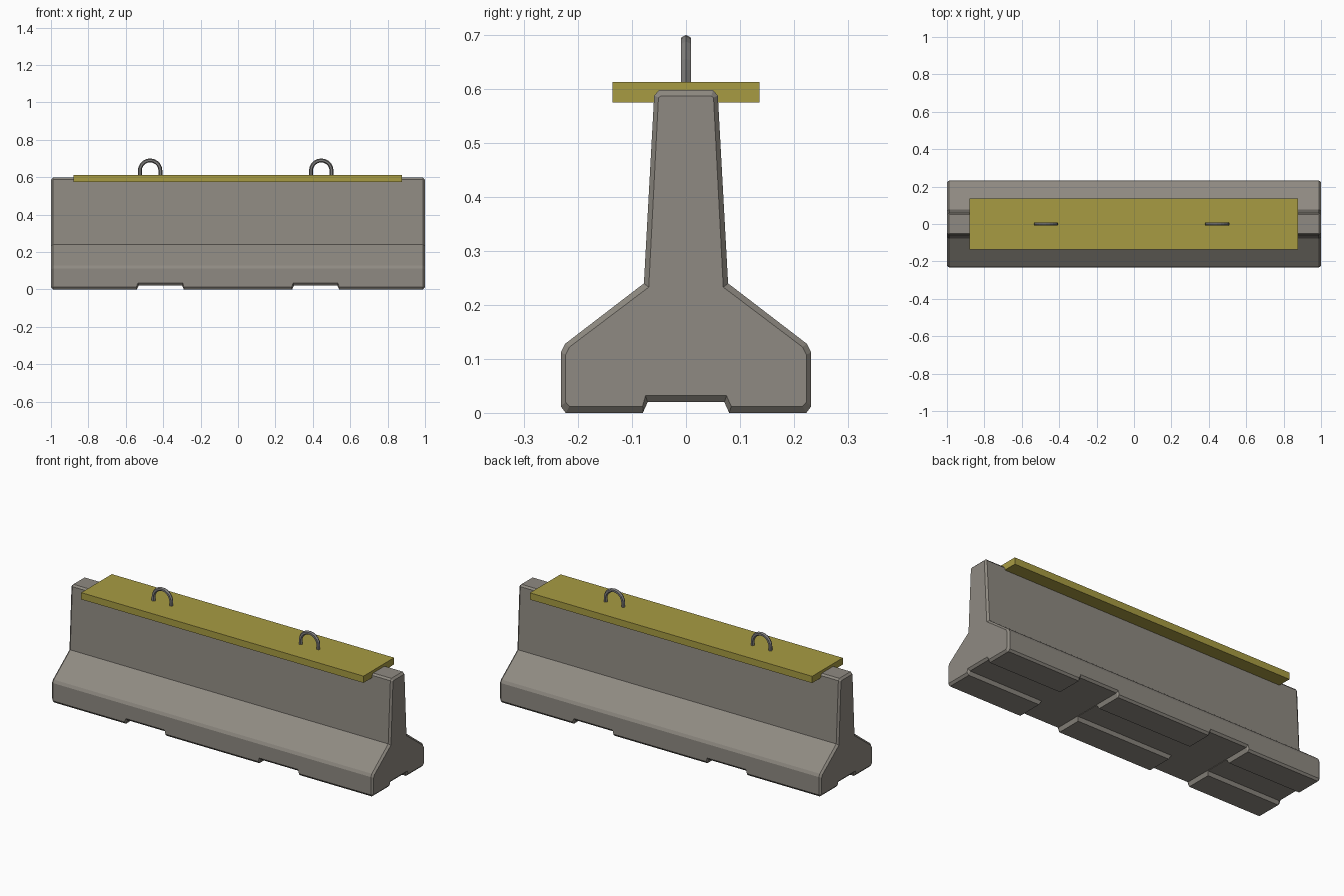
import bpy, bmesh, math
from mathutils import Vector

cube = bpy.data.objects.get("Cube")
if cube:
    bpy.data.objects.remove(cube, do_unlink=True)


def material(name, colour):
    m = bpy.data.materials.new(name)
    m.use_nodes = True
    m.diffuse_color = (*colour, 1)
    bsdf = next(n for n in m.node_tree.nodes if n.type == 'BSDF_PRINCIPLED')
    bsdf.inputs["Base Color"].default_value = (*colour, 1)
    return m


concrete = material("concrete grey", (0.275, 0.255, 0.223))
yellow = material("plate yellow", (0.39, 0.33, 0.055))
steel = material("steel grey", (0.215, 0.21, 0.205))


def loft(name, rings, mat):
    """Skin a list of equal-length rings and cap both ends."""
    bm = bmesh.new()
    loops = [[bm.verts.new(p) for p in ring] for ring in rings]
    for a, b in zip(loops, loops[1:]):
        for i in range(len(a)):
            j = (i + 1) % len(a)
            bm.faces.new((a[i], a[j], b[j], b[i]))
    bm.faces.new(loops[0])
    bm.faces.new(loops[-1])
    bmesh.ops.recalc_face_normals(bm, faces=bm.faces)
    mesh = bpy.data.meshes.new(name)
    bm.to_mesh(mesh)
    bm.free()
    mesh.materials.append(mat)
    obj = bpy.data.objects.new(name, mesh)
    bpy.context.collection.objects.link(obj)
    return obj


def mirrored(half):
    return half + [(-y, z) for y, z in reversed(half)]


# Barrier body: stepped profile with chamfered ends
full = mirrored([(0.223, 0), (0.232, 0.012), (0.232, 0.112), (0.224, 0.128),
                 (0.078, 0.24), (0.059, 0.588), (0.05, 0.598)])
inset = mirrored([(0.216, 0.012), (0.223, 0.02), (0.223, 0.108), (0.216, 0.122),
                  (0.069, 0.233), (0.051, 0.584), (0.047, 0.587)])
body = loft("barrier_body",
            [[(x, y, z) for y, z in outline] for x, outline in
             ((-1, inset), (-0.989, full), (0.989, full), (1, inset))], concrete)


# Drainage channels under the base, flared where they meet the outside
def channel(name, half_length, flare, half_width, depth, place):
    rings = []
    for t, grow in ((-half_length - flare, 2), (-half_length, 0),
                    (half_length, 0), (half_length + flare, 2)):
        low, top = half_width + 0.009 + grow * 0.004, half_width - 0.009 + grow * 0.004
        up = depth + grow * 0.012
        rings.append([place(t, w, z) for w, z in
                      ((-low, -0.02), (low, -0.02), (top, up), (-top, up))])
    return loft(name, rings, concrete)


cutters = [channel("long_channel_cutter", 0.989, 0.022, 0.08, 0.02,
                   lambda t, w, z: (t, w, z))]
for side in (-1, 1):
    cutters.append(channel("cross_channel_cutter", 0.222, 0.02, 0.125, 0.022,
                           lambda t, w, z: (side * 0.415 + w, t, z)))

bpy.context.view_layer.objects.active = body
for cutter in cutters:
    cutter.hide_render = True
    mod = body.modifiers.new("channel", 'BOOLEAN')
    mod.operation = 'DIFFERENCE'
    mod.solver = 'EXACT'
    mod.object = cutter
    bpy.ops.object.modifier_apply(modifier=mod.name)
    bpy.data.objects.remove(cutter, do_unlink=True)

# Yellow plate lying over the top
loft("top_plate", [[(x, y, z) for y, z in ((-0.136, 0.575), (0.136, 0.575),
                                           (0.136, 0.613), (-0.136, 0.613))]
                   for x in (-0.88, 0.876)], yellow)


# Lifting loops: hexagonal bar bent into an arch
def lifting_loop(name, cx):
    radius, spring, steps = 0.055, 0.635, 10
    path = [(Vector((cx + radius, 0, 0.59)), Vector((1, 0, 0)))]
    for i in range(steps + 1):
        a = math.pi * i / steps
        out = Vector((math.cos(a), 0, math.sin(a)))
        path.append((Vector((cx, 0, spring)) + out * radius, out))
    path.append((Vector((cx - radius, 0, 0.59)), Vector((-1, 0, 0))))
    rings = []
    for centre, out in path:
        corners = [math.tau * k / 6 for k in range(6)]
        rings.append([centre + out * 0.0105 * math.cos(c)
                      + Vector((0, 0.0105 * math.sin(c), 0)) for c in corners])
    return loft(name, rings, steel)


lifting_loop("right_lifting_loop", -0.47)
lifting_loop("left_lifting_loop", 0.445)
